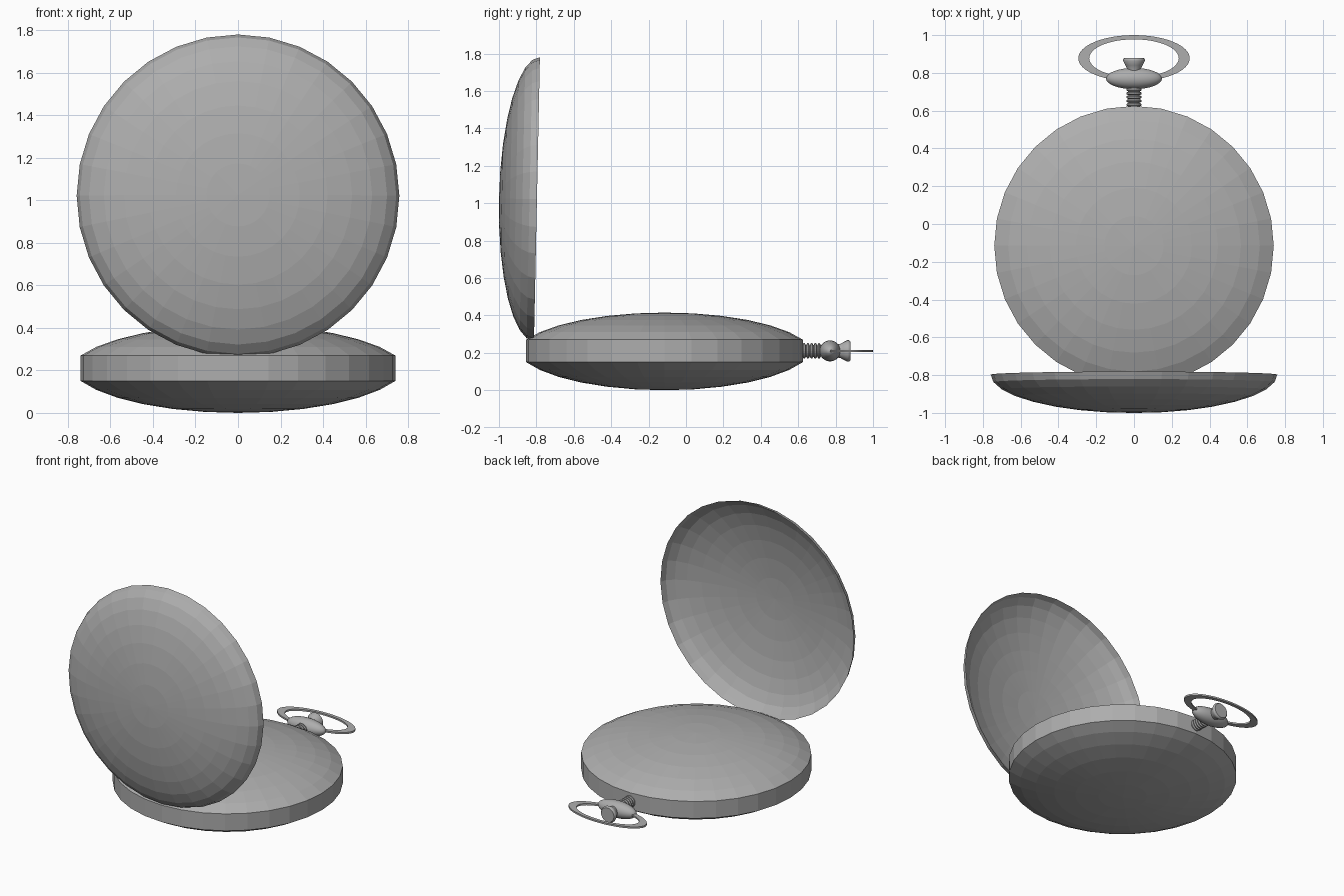
import bpy, bmesh, math
from mathutils import Matrix, Vector

if "Cube" in bpy.data.objects:
    bpy.data.objects.remove(bpy.data.objects["Cube"])

metal = bpy.data.materials.new("silver metal")
metal.diffuse_color = (0.42, 0.42, 0.42, 1)
metal.use_nodes = True
metal.node_tree.nodes["Principled BSDF"].inputs["Base Color"].default_value = metal.diffuse_color


def finish(name, bm, matrix, smooth=False):
    bmesh.ops.recalc_face_normals(bm, faces=bm.faces)
    bm.transform(matrix)
    me = bpy.data.meshes.new(name)
    bm.to_mesh(me)
    bm.free()
    me.materials.append(metal)
    ob = bpy.data.objects.new(name, me)
    bpy.context.collection.objects.link(ob)
    if smooth:
        bpy.ops.object.select_all(action='DESELECT')
        ob.select_set(True)
        bpy.context.view_layer.objects.active = ob
        bpy.ops.object.shade_smooth_by_angle(angle=math.radians(40))
    return ob


def lathe(name, profile, sides, matrix, smooth=False):
    """Spin (radius, height) points about local z; radius 0 makes a pole."""
    bm = bmesh.new()
    rings = []
    for r, h in profile:
        n = 1 if r == 0 else sides
        rings.append([bm.verts.new((r * math.cos(2 * math.pi * i / sides),
                                    r * math.sin(2 * math.pi * i / sides), h)) for i in range(n)])
    for a, b in zip(rings, rings[1:]):
        for i in range(sides):
            j = (i + 1) % sides
            quad = [a[i % len(a)], a[j % len(a)], b[j % len(b)], b[i % len(b)]]
            bm.faces.new(list(dict.fromkeys(quad)))
    return finish(name, bm, matrix, smooth)


# Watch case: rim band with a domed top and bottom
STEP = math.radians(11.25)
R, Z0, Z1 = 0.74, 0.15, 0.27
cut = 6 * STEP


def dome(k, height):
    a = k * STEP
    return (R * math.sin(a) / math.sin(cut),
            height * (math.cos(a) - math.cos(cut)) / (1 - math.cos(cut)))


bottom = [(dome(k, 0.15)[0], Z0 - dome(k, 0.15)[1]) for k in range(7)]
top = [(dome(k, 0.145)[0], Z1 + dome(k, 0.145)[1]) for k in range(6, -1, -1)]
lathe("watch_case", bottom + top, 32, Matrix.Translation((0, -0.115, 0)))

# Open lid: thin half-ellipsoid shell standing upright, leaning slightly
lid = [(0.759 * math.sin(k * STEP), 0.203 * math.cos(k * STEP)) for k in range(9)]
lathe("lid", lid, 32, Matrix.Translation((0, -0.797, 1.021))
      @ Matrix.Rotation(math.radians(90 - 1.2), 4, 'X'))

# Parts along the stem axis: local z points to +y
axis = Matrix.Translation((0, 0, 0.21)) @ Matrix.Rotation(math.radians(-90), 4, 'X')

# Ribbed stem
stem = [(0, 0.60), (0.03, 0.60)]
for i in range(5):
    y = 0.622 + 0.02 * i
    stem += [(0.03, y), (0.041, y + 0.006), (0.041, y + 0.013), (0.03, y + 0.0195)]
stem += [(0.03, 0.74), (0, 0.74)]
lathe("ribbed_stem", stem, 24, axis)

# Oval knuckle holding the ring
ball = [(0.056 * math.sin(math.pi * k / 16), -0.056 * math.cos(math.pi * k / 16)) for k in range(17)]
ball[0], ball[-1] = (0, -0.056), (0, 0.056)
lathe("oval_knuckle", ball, 32, Matrix.Translation((0, 0.77, 0)) @ axis
      @ Matrix.Diagonal((0.148 / 0.056, 1, 1, 1)), True)

# Winding crown
crown = [(0, 0.80), (0.034, 0.80), (0.038, 0.825), (0.046, 0.84), (0.058, 0.864),
         (0.057, 0.872), (0.050, 0.88), (0, 0.88)]
lathe("winding_crown", crown, 24, axis, True)

# Flat oval hanging ring
ring = [(0.235 / 0.295, -0.006), (1, -0.006), (1, 0.006), (0.235 / 0.295, 0.006),
        (0.235 / 0.295, -0.006)]
bm = bmesh.new()
N = 48
loops = []
for i in range(N):
    c, s = math.cos(2 * math.pi * i / N), math.sin(2 * math.pi * i / N)
    loops.append([bm.verts.new((rx * c, ry * s, z)) for rx, ry, z in
                  ((0.237, 0.100, -0.006), (0.295, 0.1225, -0.006),
                   (0.295, 0.1225, 0.006), (0.237, 0.100, 0.006))])
for i in range(N):
    a, b = loops[i], loops[(i + 1) % N]
    for k in range(4):
        m = (k + 1) % 4
        bm.faces.new((a[k], a[m], b[m], b[k]))
finish("hanging_ring", bm, Matrix.Translation((0, 0.8775, 0.21)), True)
